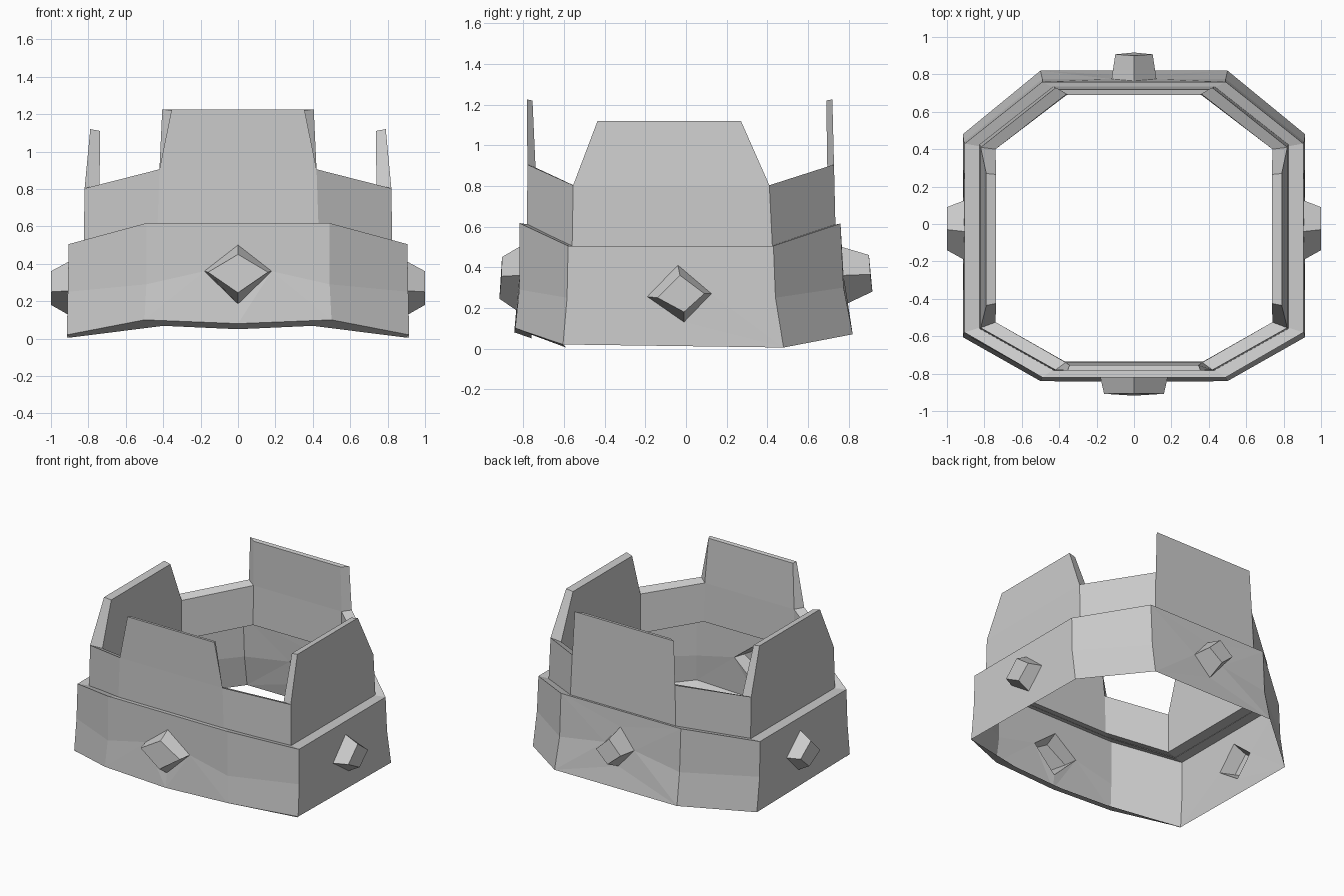
import bpy, bmesh
from mathutils import Vector

if "Cube" in bpy.data.objects:
    bpy.data.objects.remove(bpy.data.objects["Cube"])


def finish(bm, name):
    bmesh.ops.recalc_face_normals(bm, faces=bm.faces)
    me = bpy.data.meshes.new(name)
    bm.to_mesh(me)
    bm.free()
    ob = bpy.data.objects.new(name, me)
    bpy.context.collection.objects.link(ob)
    return ob


def ring(bm, half):
    """Eight verts from the four right-hand corners, mirrored in x."""
    pts = half + [(-x, y, z) for x, y, z in reversed(half)]
    return [bm.verts.new(p) for p in pts]


def bridge(bm, a, b, skip=()):
    for i in range(len(a)):
        if i not in skip:
            j = (i + 1) % len(a)
            bm.faces.new((a[i], a[j], b[j], b[i]))


def flip(pts):
    return [(-x, y, z) for x, y, z in pts]


# Gem outlines: base diamond on the wall, then raised face (top, right, bottom, left)
front_gem = ([(0, -.82, .5), (.18, -.82, .36), (0, -.83, .185), (-.18, -.82, .36)],
             [(0, -.905, .45), (.16, -.908, .355), (0, -.918, .245), (-.16, -.908, .355)])
right_gem = ([(.907, -.04, .41), (.91, .125, .27), (.912, -.01, .13), (.91, -.19, .255)],
             [(1, -.03, .36), (1, .09, .27), (1, -.01, .18), (1, -.14, .25)])
back_gem = ([(0, .765, .5), (-.12, .775, .36), (0, .79, .22), (.12, .775, .36)],
            [(0, .9, .46), (-.1, .907, .365), (0, .917, .28), (.1, .907, .365)])
left_gem = (flip(right_gem[0]), flip(right_gem[1]))

# Lower band: thin flared octagon with a diamond opening on each main side
bm = bmesh.new()
low = ring(bm, [(.5, -.84, .1), (.915, -.605, .02), (.915, .48, .005), (.5, .82, .07)])
mid = ring(bm, [(.49, -.82, .29), (.91, -.585, .25), (.91, .44, .25), (.49, .775, .3)])
top = ring(bm, [(.49, -.82, .617), (.905, -.58, .505), (.905, .43, .505), (.49, .76, .615)])
led = ring(bm, [(.37, -.735, .605), (.74, -.525, .5), (.74, .4, .5), (.36, .69, .6)])
bridge(bm, low, mid, (1, 3, 5, 7))
bridge(bm, mid, top, (1, 3, 5, 7))
bridge(bm, top, led)
dip = bm.verts.new((0, -.845, .08))


def edge_loop(verts):
    out = []
    for i, v in enumerate(verts):
        w = verts[(i + 1) % len(verts)]
        out.append(bm.edges.get((v, w)) or bm.edges.new((v, w)))
    return out


panels = {7: (front_gem, (0, -1, 0)), 1: (right_gem, (1, 0, 0)),
          3: (back_gem, (0, 1, 0)), 5: (left_gem, (-1, 0, 0))}
for i, ((base, face), normal) in panels.items():
    j = (i + 1) % 8
    bottom = [low[i], dip, low[j]] if i == 7 else [low[i], low[j]]
    outline = bottom + [mid[j], top[j], top[i], mid[i]]
    hole = [bm.verts.new(p) for p in base]
    bmesh.ops.triangle_fill(bm, use_beauty=True, use_dissolve=False, normal=Vector(normal),
                            edges=edge_loop(outline) + edge_loop(hole))

# Lip turned inwards under the front
lip_out = [low[6], low[7], dip, low[0], low[1]]
lip_in = [bm.verts.new(p) for p in [(-.9, -.59, .005), (-.4, -.76, .068), (0, -.76, .05),
                                    (.4, -.76, .068), (.9, -.59, .005)]]
for k in range(4):
    bm.faces.new((lip_out[k], lip_out[k + 1], lip_in[k + 1], lip_in[k]))
finish(bm, "lower_band")

# Gems: hollow bevelled diamonds, open towards the inside
for name, (base, face) in {"front_gem": front_gem, "right_gem": right_gem,
                           "back_gem": back_gem, "left_gem": left_gem}.items():
    bm = bmesh.new()
    a = [bm.verts.new(p) for p in base]
    b = [bm.verts.new(p) for p in face]
    bridge(bm, a, b)
    bm.faces.new(b)
    finish(bm, name)

# Upper band with four raised plates
bm = bmesh.new()
ob_ = ring(bm, [(.43, -.782, .61), (.825, -.56, .5), (.825, .425, .5), (.43, .735, .61)])
ot = ring(bm, [(.42, -.78, .905), (.82, -.555, .803), (.82, .41, .803), (.42, .728, .905)])
it = ring(bm, [(.365, -.74, .89), (.74, -.525, .79), (.74, .4, .79), (.36, .695, .89)])
ib = ring(bm, [(.37, -.735, .605), (.74, -.525, .5), (.74, .4, .5), (.36, .69, .6)])
bridge(bm, ob_, ot)
bridge(bm, ot, it, (1, 3, 5, 7))
bridge(bm, it, ib)

# Plate tops: outer start, outer end, inner end, inner start
right_top = [(.79, -.435, 1.12), (.79, .27, 1.12), (.738, .265, 1.11), (.738, -.425, 1.11)]
plate_tops = {7: [(-.355, -.783, 1.225), (.355, -.783, 1.225), (.345, -.755, 1.22), (-.345, -.755, 1.22)],
              1: right_top,
              3: [(.405, .72, 1.225), (-.405, .72, 1.225), (-.355, .69, 1.22), (.355, .69, 1.22)],
              5: [flip(right_top)[k] for k in (1, 0, 3, 2)]}
for i, pts in plate_tops.items():
    j = (i + 1) % 8
    crest = [bm.verts.new(p) for p in pts]
    bridge(bm, [ot[i], ot[j], it[j], it[i]], crest)
    bm.faces.new(crest)
finish(bm, "upper_band")
